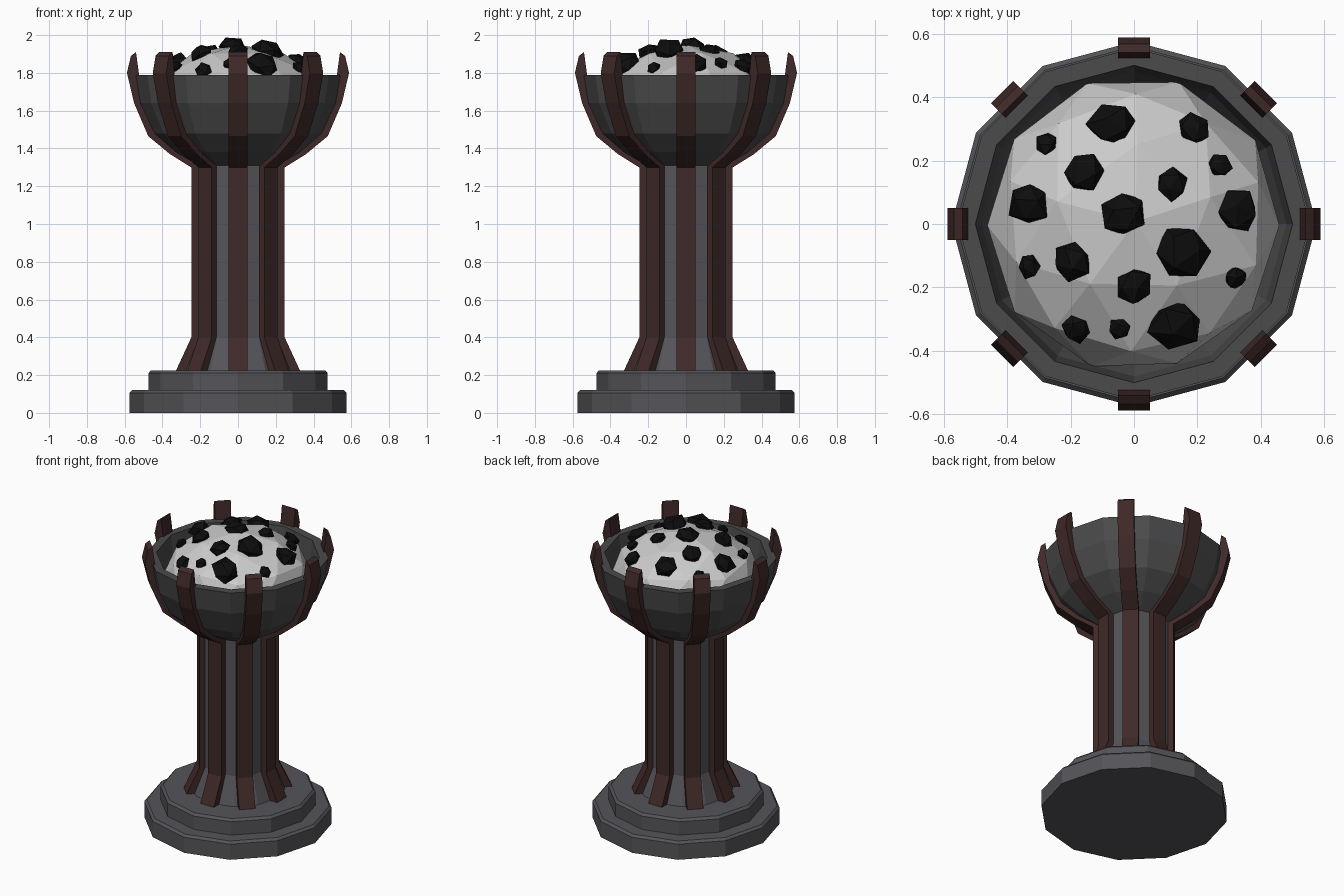
import bpy, bmesh, math, random
from mathutils import Vector, Matrix

if "Cube" in bpy.data.objects:
    bpy.data.objects.remove(bpy.data.objects["Cube"])

random.seed(4)


def material(name, rgb):
    m = bpy.data.materials.new(name)
    m.diffuse_color = (*rgb, 1)
    m.use_nodes = True
    m.node_tree.nodes["Principled BSDF"].inputs["Base Color"].default_value = m.diffuse_color
    return m


STONE = material("stone", (0.09, 0.088, 0.098))
BOWL = material("dark_stone", (0.07, 0.07, 0.073))
IRON = material("rusty_iron", (0.05, 0.022, 0.021))
ASH = material("ash", (0.6, 0.6, 0.59))
COAL = material("coal", (0.004, 0.004, 0.004))


def finish(bm, name, mat):
    bmesh.ops.recalc_face_normals(bm, faces=bm.faces[:])
    me = bpy.data.meshes.new(name)
    bm.to_mesh(me)
    bm.free()
    me.materials.append(mat)
    ob = bpy.data.objects.new(name, me)
    bpy.context.collection.objects.link(ob)
    return ob


def lathe(name, profile, mat, sides=12):
    """Turn an (r, z) profile around z and cap both ends."""
    bm = bmesh.new()
    rings = []
    for r, z in profile:
        rings.append([bm.verts.new((r * math.cos(2 * math.pi * i / sides),
                                    r * math.sin(2 * math.pi * i / sides), z))
                      for i in range(sides)])
    for a, b in zip(rings, rings[1:]):
        for i in range(sides):
            j = (i + 1) % sides
            bm.faces.new((a[i], a[j], b[j], b[i]))
    bm.faces.new(rings[0])
    bm.faces.new(rings[-1])
    return finish(bm, name, mat)


# Stepped base
lathe("base_lower", [(0.575, 0), (0.575, 0.105), (0.56, 0.12), (0.4, 0.12)], STONE)
lathe("base_upper", [(0.475, 0.11), (0.475, 0.21), (0.46, 0.225)], STONE)

# Column with flared foot
lathe("column", [(0.29, 0.22), (0.22, 0.40), (0.22, 1.32)], STONE)

# Hollow bowl
lathe("bowl", [(0.22, 1.31), (0.34, 1.38), (0.455, 1.48), (0.53, 1.64), (0.555, 1.79),
               (0.50, 1.79), (0.48, 1.64), (0.42, 1.51), (0.30, 1.43), (0.10, 1.38)], BOWL)

# Eight iron ribs: strip cross-sections given as (outer r, outer z, inner r, inner z)
FOOT = [(0.33, 0.22, 0.27, 0.22), (0.247, 0.40, 0.195, 0.39), (0.247, 1.30, 0.195, 1.33)]
CLAW = [(0.24, 1.295, 0.20, 1.33), (0.36, 1.37, 0.325, 1.41), (0.475, 1.465, 0.435, 1.50),
        (0.55, 1.64, 0.505, 1.655), (0.588, 1.80, 0.525, 1.80), (0.567, 1.89, 0.54, 1.91)]


def rib(name, path, angle, half=0.05):
    bm = bmesh.new()
    rings = [[bm.verts.new(p) for p in ((ro, -half, zo), (ro, half, zo),
                                        (ri, half, zi), (ri, -half, zi))]
             for ro, zo, ri, zi in path]
    for a, b in zip(rings, rings[1:]):
        for i in range(4):
            j = (i + 1) % 4
            bm.faces.new((a[i], a[j], b[j], b[i]))
    bm.faces.new(rings[0])
    bm.faces.new(rings[-1])
    bmesh.ops.rotate(bm, verts=bm.verts[:], matrix=Matrix.Rotation(angle, 3, 'Z'))
    finish(bm, name, IRON)


for k in range(8):
    rib(f"column_rib_{k + 1}", FOOT, k * math.pi / 4)
    rib(f"bowl_claw_{k + 1}", CLAW, k * math.pi / 4)

# Mound of ash
R, H, ZC = 0.465, 0.31, 1.64
bm = bmesh.new()
bmesh.ops.create_icosphere(bm, subdivisions=2, radius=1)
bmesh.ops.rotate(bm, verts=bm.verts[:], matrix=Matrix.Rotation(math.radians(18), 3, 'Z'))
for v in bm.verts:
    v.co = Vector((v.co.x * R, v.co.y * R, v.co.z * H + ZC)) + Vector(
        (random.uniform(-0.01, 0.01), random.uniform(-0.01, 0.01), 0))
finish(bm, "ash_mound", ASH)

# Coals lying on the mound: (x, y, radius)
COALS = [(-0.07, 0.32, 0.08), (0.19, 0.30, 0.06), (0.27, 0.185, 0.042), (-0.275, 0.255, 0.04),
         (-0.16, 0.165, 0.065), (0.12, 0.125, 0.052), (-0.33, 0.065, 0.073), (-0.035, 0.03, 0.075),
         (0.325, 0.045, 0.073), (-0.195, -0.115, 0.067), (0.15, -0.09, 0.09), (-0.33, -0.135, 0.04),
         (0.0, -0.195, 0.06), (0.32, -0.17, 0.04), (-0.185, -0.33, 0.05), (-0.045, -0.33, 0.037),
         (0.13, -0.32, 0.09)]
for n, (x, y, r) in enumerate(COALS):
    z = ZC + H * math.sqrt(1 - (x * x + y * y) / R ** 2) - 0.008
    bm = bmesh.new()
    bmesh.ops.create_icosphere(bm, subdivisions=1, radius=r)
    spin = Matrix.Rotation(random.uniform(0, 6.28), 3, 'Z') @ Matrix.Rotation(random.uniform(0, 3), 3, 'X')
    tilt = Vector((0, 0, 1)).rotation_difference(
        Vector((x / R ** 2, y / R ** 2, (z - ZC) / H ** 2))).to_matrix()
    for v in bm.verts:
        c = spin @ v.co * random.uniform(0.88, 1.12)
        c.z *= 0.68
        v.co = tilt @ c + Vector((x, y, z))
        v.co.z = min(v.co.z, 2.0)
    finish(bm, f"coal_{n + 1}", COAL)
